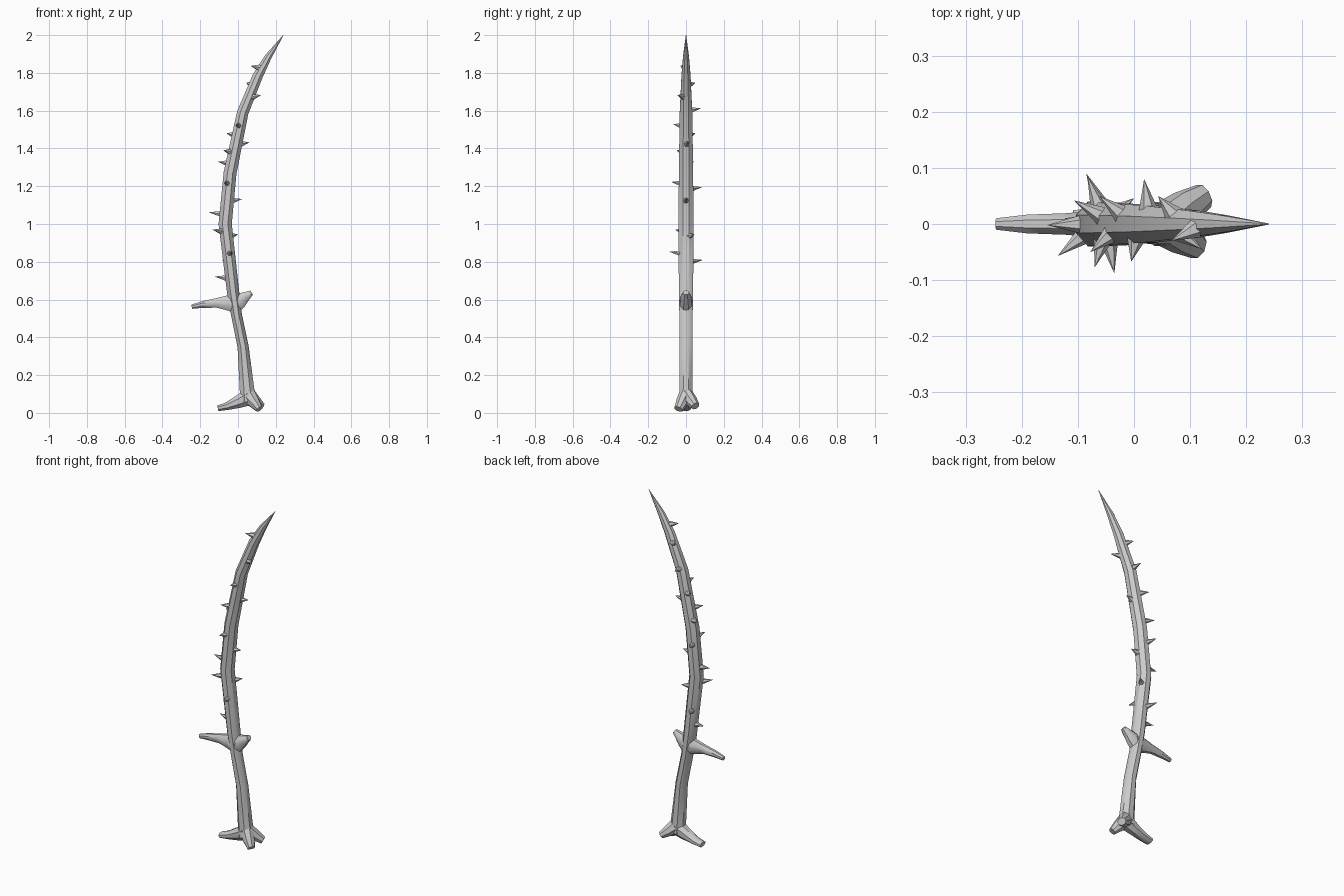
import bpy, bmesh, math
from mathutils import Vector

if "Cube" in bpy.data.objects:
    bpy.data.objects.remove(bpy.data.objects["Cube"])


def tube(name, rings, sides=8):
    """Loft through rings of (x, y, z, radius in the bend plane, radius sideways)."""
    bm = bmesh.new()
    pts = [Vector(r[:3]) for r in rings]
    loops = []
    for i, (p, r) in enumerate(zip(pts, rings)):
        t = (pts[min(i + 1, len(pts) - 1)] - pts[max(i - 1, 0)]).normalized()
        side = Vector((0, 1, 0))
        side = (side - t * side.dot(t)).normalized()
        up = side.cross(t)
        loop = []
        for k in range(sides):
            a = 2 * math.pi * (k + 0.5) / sides
            loop.append(bm.verts.new(p + up * r[3] * math.cos(a) + side * r[4] * math.sin(a)))
        loops.append(loop)
    for a, b in zip(loops, loops[1:]):
        for k in range(sides):
            j = (k + 1) % sides
            bm.faces.new((a[k], a[j], b[j], b[k]))
    bm.faces.new(loops[0][::-1])
    bm.faces.new(loops[-1])
    return finish(name, bm)


def finish(name, bm, smooth=True):
    bmesh.ops.recalc_face_normals(bm, faces=bm.faces)
    me = bpy.data.meshes.new(name)
    bm.to_mesh(me)
    bm.free()
    ob = bpy.data.objects.new(name, me)
    bpy.context.collection.objects.link(ob)
    if smooth:
        bpy.ops.object.select_all(action='DESELECT')
        ob.select_set(True)
        bpy.context.view_layer.objects.active = ob
        bpy.ops.object.shade_smooth_by_angle(angle=math.radians(40))
    return ob


# Curved handle and blade in one tapering stem
stem = [
    (.053, 0, .06, .046, .042), (.048, 0, .12, .042, .038),
    (.027, 0, .35, .032, .037), (-.008, 0, .52, .031, .038),
    (-.026, 0, .64, .035, .041), (-.068, 0, 1.0, .038, .043),
    (-.042, 0, 1.27, .037, .041), (.025, 0, 1.59, .033, .036),
    (.105, 0, 1.785, .029, .026), (.16, 0, 1.885, .020, .017), (.24, 0, 2.0, .001, .001)]
tube("stem", stem)

# Guard: long left branch and short right stub
tube("guard_left", [(.0, 0, .575, .058, .036), (-.05, 0, .583, .045, .032),
                    (-.115, 0, .582, .027, .021), (-.19, 0, .573, .019, .018),
                    (-.245, 0, .562, .012, .011)])
tube("guard_right", [(-.03, 0, .565, .055, .036), (.015, 0, .598, .042, .032),
                     (.05, 0, .622, .024, .024), (.072, 0, .637, .014, .016)])

# Pommel: three knuckle-like feet
tube("foot_left", [(.06, 0, .085, .05, .042), (.0, 0, .058, .036, .034),
                   (-.06, 0, .035, .022, .03), (-.107, 0, .024, .016, .027)])
tube("foot_back", [(.05, .0, .1, .045, .036), (.09, .028, .063, .033, .033),
                   (.125, .05, .036, .02, .024)])
tube("foot_front", [(.05, .0, .1, .045, .036), (.085, -.022, .055, .033, .033),
                    (.113, -.04, .02, .02, .024)])

# Thorns scattered along the blade, given by their tips
tips = [(.066, -.03, 1.837), (.043, .05, 1.747), (.122, -.045, 1.682), (.018, .08, 1.612),
        (-.005, -.067, 1.528), (-.062, .05, 1.48), (.062, .01, 1.432), (-.078, -.05, 1.39),
        (-.107, .042, 1.33), (-.07, -.077, 1.223), (-.083, .085, 1.195), (.022, 0, 1.132),
        (-.155, -.002, 1.062), (-.136, -.057, .97), (.0, .046, .945), (-.035, -.088, .853),
        (-.085, .09, .81), (-.125, .01, .722)]


def axis(z):
    for a, b in zip(stem, stem[1:]):
        if a[2] <= z <= b[2]:
            f = (z - a[2]) / (b[2] - a[2])
            return Vector((a[0] + (b[0] - a[0]) * f, 0, z)), a[3] + (b[3] - a[3]) * f


bm = bmesh.new()
for tip in tips:
    tip = Vector(tip)
    centre, r = axis(tip.z - .012)
    d = (tip - centre).normalized()
    base = centre + d * r * .7
    rot = d.to_track_quat('Z', 'Y')
    ring = [bm.verts.new(base + rot @ Vector((.018 * math.cos(k * math.pi / 3),
                                              .018 * math.sin(k * math.pi / 3), 0)))
            for k in range(6)]
    top = bm.verts.new(tip)
    for k in range(6):
        bm.faces.new((ring[k], ring[(k + 1) % 6], top))
    bm.faces.new(ring[::-1])
finish("thorns", bm, False)
